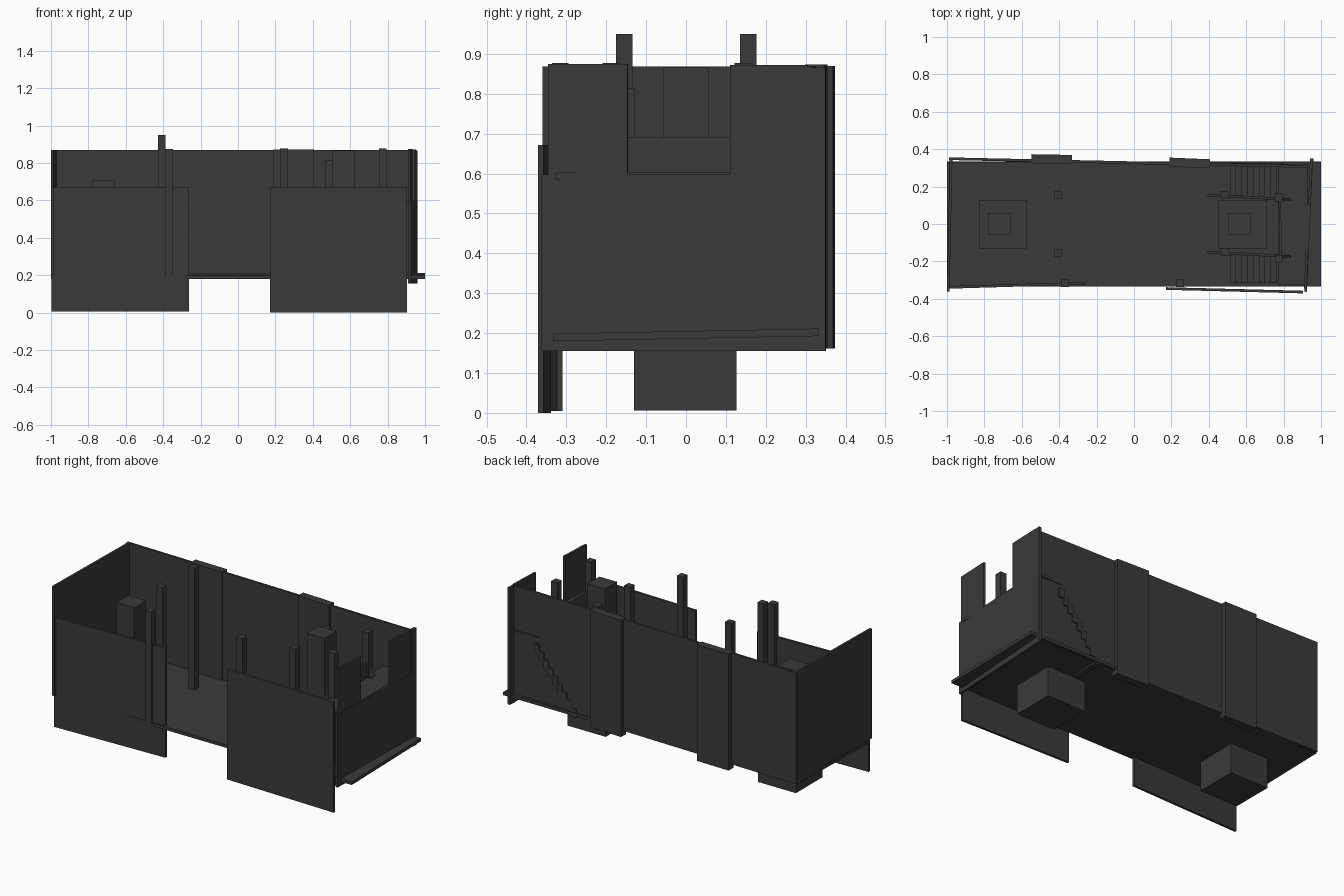
import bpy, math

mat = bpy.data.materials.new("dark_grey")
mat.diffuse_color = (0.042, 0.042, 0.042, 1)


def box(name, x0, x1, y0, y1, z0, z1, rot=(0, 0, 0)):
    """Axis-aligned box by extents, then optionally tilted about its centre."""
    bpy.ops.mesh.primitive_cube_add(
        size=1, location=((x0 + x1) / 2, (y0 + y1) / 2, (z0 + z1) / 2),
        rotation=rot)
    o = bpy.context.object
    o.name = name
    o.scale = (x1 - x0, y1 - y0, z1 - z0)
    o.data.materials.append(mat)
    return o


def panel(name, a, b, z0, z1, t=0.014):
    """Upright thin wall running between two plan points."""
    length = math.dist(a, b)
    ang = math.atan2(b[1] - a[1], b[0] - a[0])
    cx, cy = (a[0] + b[0]) / 2, (a[1] + b[1]) / 2
    return box(name, cx - length / 2, cx + length / 2, cy - t / 2, cy + t / 2,
               z0, z1, (0, 0, ang))


# slightly tilted floor plate
box("floor", -1, 1, -0.333, 0.333, 0.186, 0.205, (math.radians(1.1), 0, 0))

# outer walls
panel("back_wall", (-0.99, 0.349), (0.955, 0.307), 0.19, 0.868)
panel("left_wall", (-0.993, -0.36), (-0.978, 0.35), 0.2, 0.868)
panel("front_panel_left", (-0.998, -0.339), (-0.262, -0.317), 0.005, 0.672)
panel("front_panel_right", (0.172, -0.345), (0.904, -0.364), 0.0, 0.672)
panel("right_wall_lower", (0.917, -0.362), (0.95, 0.35), 0.155, 0.598)
panel("right_wall_upper_front", (0.916, -0.345), (0.925, -0.146), 0.595, 0.875)
panel("right_wall_upper_back", (0.939, 0.11), (0.946, 0.305), 0.595, 0.872)
panel("corner_post", (0.947, 0.3), (0.951, 0.35), 0.155, 0.866, 0.018)

# thick strips on the back wall
panel("back_strip_left", (-0.548, 0.349), (-0.332, 0.345), 0.162, 0.87, 0.048)
panel("back_strip_right", (0.19, 0.331), (0.405, 0.322), 0.162, 0.873, 0.048)

# base blocks and the columns above them
box("base_block_left", -0.83, -0.575, -0.13, 0.127, 0.006, 0.26)
box("base_block_right", 0.452, 0.71, -0.13, 0.127, 0.006, 0.26)
box("column_left", -0.78, -0.66, -0.057, 0.058, 0.2, 0.71)
box("column_right", 0.505, 0.623, -0.057, 0.058, 0.2, 0.866)

# free-standing posts
posts = [(-0.408, 0.156, 0.95), (-0.408, -0.155, 0.95),
         (-0.368, -0.315, 0.875), (0.246, -0.315, 0.877),
         (0.487, 0.155, 0.815), (0.487, -0.15, 0.815),
         (0.774, 0.142, 0.877), (0.774, -0.188, 0.877)]
for i, (x, y, top) in enumerate(posts):
    box(f"post_{i}", x - 0.021, x + 0.021, y - 0.021, y + 0.021, 0.195, top)

# twin stairs rising to the right-hand landing
steps = 9
for side, y0, y1 in (("front", -0.315, -0.165), ("back", 0.142, 0.327)):
    for i in range(steps):
        x = 0.513 + i * 0.031
        z = 0.235 + i * 0.0405
        box(f"{side}_step_{i}", x, x + 0.035, y0, y1, z - 0.055, z)
box("landing", 0.77, 0.93, -0.325, 0.322, 0.585, 0.602)
panel("landing_rail", (0.785, -0.17), (0.779, 0.135), 0.2, 0.69, 0.012)

# sloped stringers on the inner side of each stair
for side, y in (("front", -0.162), ("back", 0.143)):
    box(f"{side}_stringer", 0.34, 0.89, y - 0.007, y + 0.007, 0.43, 0.49,
        (0, -math.radians(43), math.radians(-3)))
